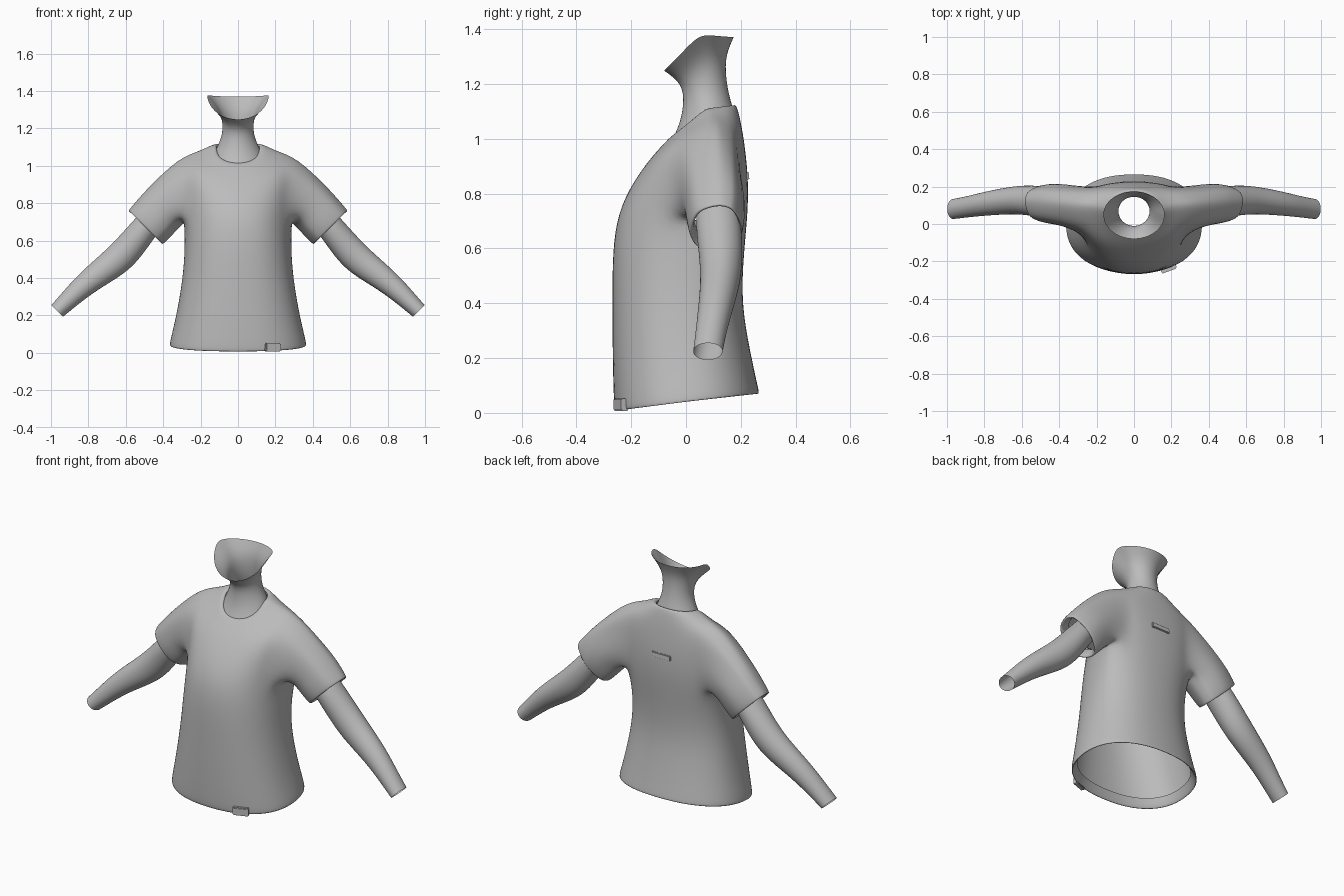
import bpy, bmesh, math
from mathutils import Vector

if "Cube" in bpy.data.objects:
    bpy.data.objects.remove(bpy.data.objects["Cube"])

grey = bpy.data.materials.new("plain_grey")
grey.diffuse_color = (0.5, 0.5, 0.5, 1)
grey.use_nodes = True
grey.node_tree.nodes["Principled BSDF"].inputs["Base Color"].default_value = grey.diffuse_color


def finish(name, verts, faces, subdiv=2):
    """Make a smooth object from points and faces."""
    me = bpy.data.meshes.new(name)
    me.from_pydata(verts, [], faces)
    bm = bmesh.new()
    bm.from_mesh(me)
    bmesh.ops.recalc_face_normals(bm, faces=bm.faces)
    bm.to_mesh(me)
    bm.free()
    me.materials.append(grey)
    me.shade_smooth()
    ob = bpy.data.objects.new(name, me)
    bpy.context.collection.objects.link(ob)
    if subdiv:
        mod = ob.modifiers.new("smooth", 'SUBSURF')
        mod.levels = mod.render_levels = subdiv
    return ob


def spow(v, p):
    return math.copysign(abs(v) ** p, v)


def ring(n, p, hw, yf, ym, yb, zf, zs, zb):
    """Closed ring with its own front, side and back depth and height."""
    pts = []
    for i in range(n):
        a = 2 * math.pi * i / n
        c, s = spow(math.cos(a), p), spow(math.sin(a), p)
        y = ym + (yb - ym if s > 0 else ym - yf) * s
        z = zs + (zb - zs if s > 0 else zs - zf) * s
        pts.append((hw * c, y, z))
    return pts


def limb_point(side, cx, cz, cy, ru, ry, a):
    """Point at angle a on a ring across the sloping arm axis."""
    u = ru * math.cos(a)
    return (side * (cx + 0.71 * u), cy + ry * math.sin(a), cz + 0.70 * u)


def loft(rows, n, skip=()):
    return [(r * n + i, r * n + (i + 1) % n, (r + 1) * n + (i + 1) % n, (r + 1) * n + i)
            for r in range(rows - 1) for i in range(n) if (r, i) not in skip]


# Shirt body: turned-in hem, waist, chest, shoulders, turned-in collar
N = 24
body = [
    (.335, -.235, 0, .235, .06, .09, .12),
    (.355, -.250, 0, .257, .012, .045, .075),
    (.371, -.262, 0, .272, .0, .034, .064),
    (.362, -.266, 0, .262, .05, .08, .105),
    (.332, -.270, 0, .237, .2, .2, .22),
    (.297, -.271, 0, .203, .4, .4, .4),
    (.286, -.271, .03, .212, .59, .56, .58),
    (.290, -.252, .09, .228, .73, .69, .74),
    (.300, -.197, .10, .228, .84, .87, .87),
    (.315, -.130, .10, .212, .93, 1.055, 1.0),
    (.200, -.083, .09, .198, .98, 1.083, 1.075),
    (.128, -.045, .07, .183, 1.02, 1.118, 1.132),
    (.116, -.030, .07, .168, 1.012, 1.10, 1.115),
]
verts = [p for r in body for p in ring(N, .87, *r)]
low = 7                                   # ring at the armpit
lo, hi = -2, 3                            # columns of the armhole
hole = ([(low, c) for c in range(lo, hi + 1)] + [(low + 1, hi)]
        + [(low + 2, c) for c in range(hi, lo - 1, -1)] + [(low + 1, lo)])
skip = set()
for r in (low, low + 1):
    for c in range(lo, hi):
        skip |= {(r, c % N), (r, (N // 2 - c - 1) % N)}
faces = loft(len(body), N, skip)

# Sleeves grown out of the armholes, with turned-in cuffs
sleeve = [
    (.385, .79, .108, .137, .122),
    (.450, .718, .112, .135, .118),
    (.488, .677, .113, .133, .108),
    (.496, .668, .113, .130, .102),
    (.490, .674, .115, .110, .092),
    (.455, .712, .115, .105, .090),
]
for side in (1, -1):
    prev = [r * N + (c if side > 0 else N // 2 - c) % N for r, c in hole]
    angles = [math.atan2((verts[i][1] - .10) / .13, (verts[i][2] - .875) / .17) for i in prev]
    for row in sleeve:
        start = len(verts)
        verts += [limb_point(side, *row, a) for a in angles]
        cur = list(range(start, len(verts)))
        m = len(cur)
        faces += [(prev[k], prev[(k + 1) % m], cur[(k + 1) % m], cur[k]) for k in range(m)]
        prev = cur
finish("shirt", verts, faces)

# Bare arms, open at the wrist
arm = [
    (.42, .76, .115, .070, .080),
    (.50, .665, .120, .076, .087),
    (.565, .582, .127, .083, .083),
    (.65, .488, .128, .086, .077),
    (.80, .383, .108, .068, .066),
    (.90, .289, .090, .054, .058),
    (.967, .224, .080, .046, .056),
]
M = 12
for side, name in ((1, "right_arm"), (-1, "left_arm")):
    pts = [limb_point(side, *row, 2 * math.pi * k / M) for row in arm for k in range(M)]
    finish(name, pts, loft(len(arm), M))

# Neck flaring out to an open jaw line
neck = [
    (.125, -.050, .07, .180, 1.0, 1.08, 1.09),
    (.105, -.022, .07, .168, 1.06, 1.12, 1.13),
    (.086, -.010, .07, .154, 1.13, 1.17, 1.18),
    (.083, -.014, .07, .145, 1.18, 1.235, 1.25),
    (.103, -.038, .06, .149, 1.215, 1.305, 1.31),
    (.168, -.083, .05, .177, 1.245, 1.380, 1.37),
]
finish("neck", [p for r in neck for p in ring(16, 1, *r)], loft(len(neck), 16))


# Small cloth tags on the hem and the upper back
def tag(name, loc, size, turn, tilt):
    bm = bmesh.new()
    bmesh.ops.create_cube(bm, size=1)
    bmesh.ops.scale(bm, vec=Vector(size), verts=bm.verts)
    bmesh.ops.bevel(bm, geom=bm.edges[:], offset=.004, segments=2, affect='EDGES')
    me = bpy.data.meshes.new(name)
    bm.to_mesh(me)
    bm.free()
    me.materials.append(grey)
    ob = bpy.data.objects.new(name, me)
    ob.location = loc
    ob.rotation_euler = (tilt, 0, turn)
    bpy.context.collection.objects.link(ob)


tag("hem_tag", (.185, -.237, .03), (.085, .03, .045), .35, 0)
tag("back_tag", (0, .222, .865), (.12, .016, .032), 0, .08)
